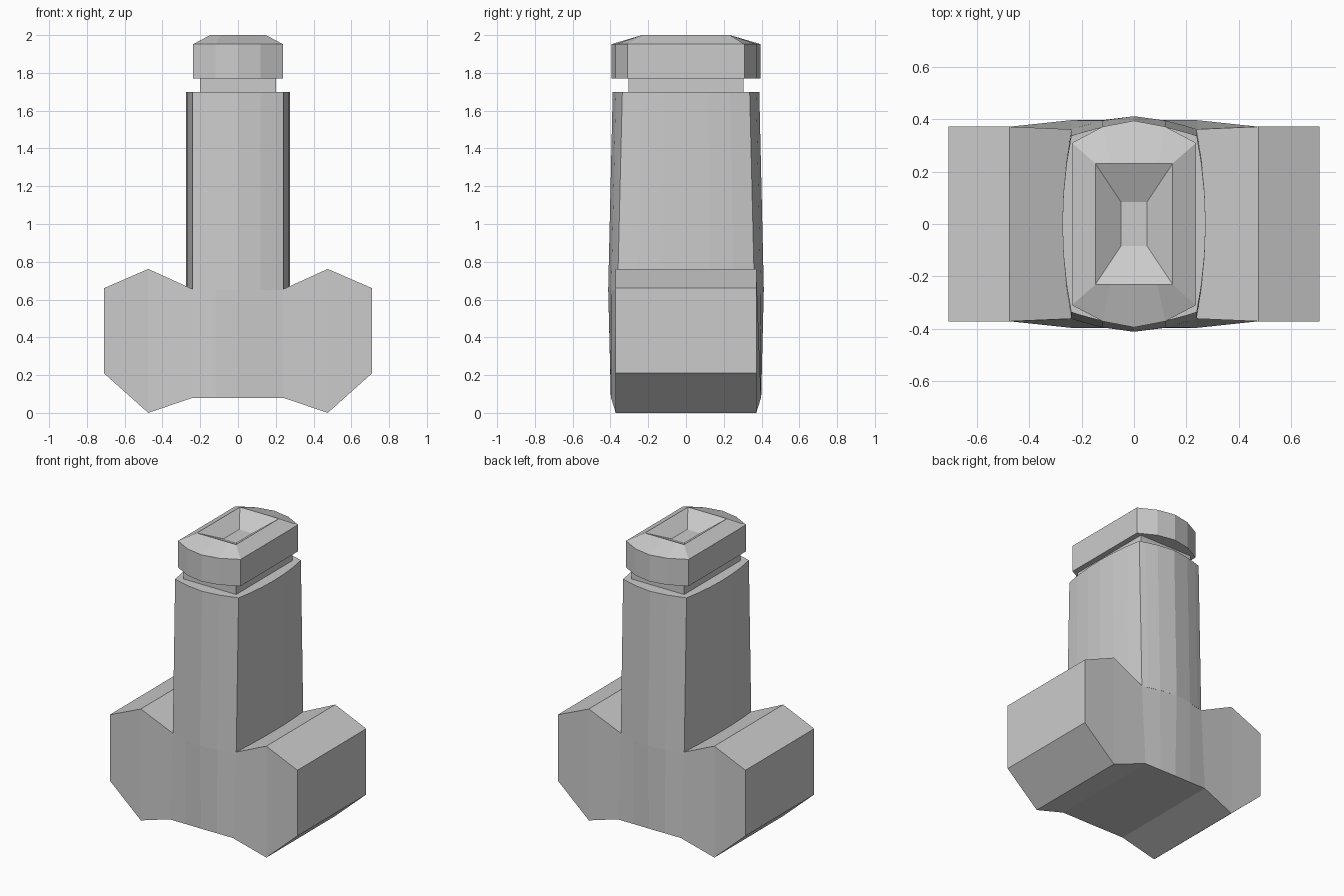
import bpy, bmesh

if "Cube" in bpy.data.objects:
    bpy.data.objects.remove(bpy.data.objects["Cube"])


def loft(name, rings, cap_start=True, cap_end=True):
    """Join equal-length closed rings of points into one solid."""
    bm = bmesh.new()
    loops = [[bm.verts.new(p) for p in ring] for ring in rings]
    n = len(loops[0])
    for a, b in zip(loops, loops[1:]):
        for i in range(n):
            j = (i + 1) % n
            bm.faces.new((a[i], a[j], b[j], b[i]))
    if cap_start:
        bm.faces.new(loops[0][::-1])
    if cap_end:
        bm.faces.new(loops[-1])
    bmesh.ops.recalc_face_normals(bm, faces=bm.faces)
    mesh = bpy.data.meshes.new(name)
    bm.to_mesh(mesh)
    bm.free()
    obj = bpy.data.objects.new(name, mesh)
    bpy.context.collection.objects.link(obj)
    return obj


def ring(quarter, z):
    """Mirror a quarter outline, running from the +x side to the +y end, into a full ring."""
    q = quarter
    left = [(-x, y) for x, y in q[::-1] if x > 0]
    half = q + left
    back = [(x, -y) for x, y in half[::-1] if y > 0]
    return [(x, y, z) for x, y in half + back]


# Base block: cross-sections along x (x, bottom z, top z, bottom y, top y)
half = [(0.71, 0.21, 0.66, 0.372, 0.372),
        (0.475, 0.0, 0.762, 0.372, 0.372),
        (0.24, 0.08, 0.655, 0.397, 0.362),
        (0.12, 0.08, 0.655, 0.397, 0.395),
        (0.0, 0.08, 0.655, 0.398, 0.412)]
sections = [(-s[0], *s[1:]) for s in half] + half[-2::-1]
loft("base_block", [[(x, -yb, zb), (x, yb, zb), (x, yt, zt), (x, -yt, zt)]
                    for x, zb, zt, yb, yt in sections])


# Stem: four bulging sides, tapering slightly in depth
def stem_quarter(corner, tip):
    side = [(0.24 + 0.034 * (1 - t * t), corner * t) for t in (0, 0.35, 0.7)]
    end = [(x, tip - (tip - corner) * (x / 0.24) ** 1.6) for x in (0.24, 0.2, 0.12, 0)]
    return side + end


loft("stem", [ring(stem_quarter(0.362, 0.412), 0.65),
              ring(stem_quarter(0.337, 0.388), 1.70)])

# Neck between stem and head
neck = [(0.2, 0.0), (0.2, 0.305), (0.0, 0.305)]
loft("neck", [ring(neck, 1.69), ring(neck, 1.78)])


# Head: pointed ends, chamfered top and a sunken rectangular pit
def rect_quarter(x, y):
    return [(x, 0), (x, y), (x * 0.6, y), (0, y)]


outline = [(0.237, 0), (0.237, 0.31), (0.12, 0.372), (0, 0.395)]
loft("head", [ring(outline, 1.77), ring(outline, 1.952),
              ring(rect_quarter(0.148, 0.232), 2.0),
              ring(rect_quarter(0.05, 0.085), 1.93)])
